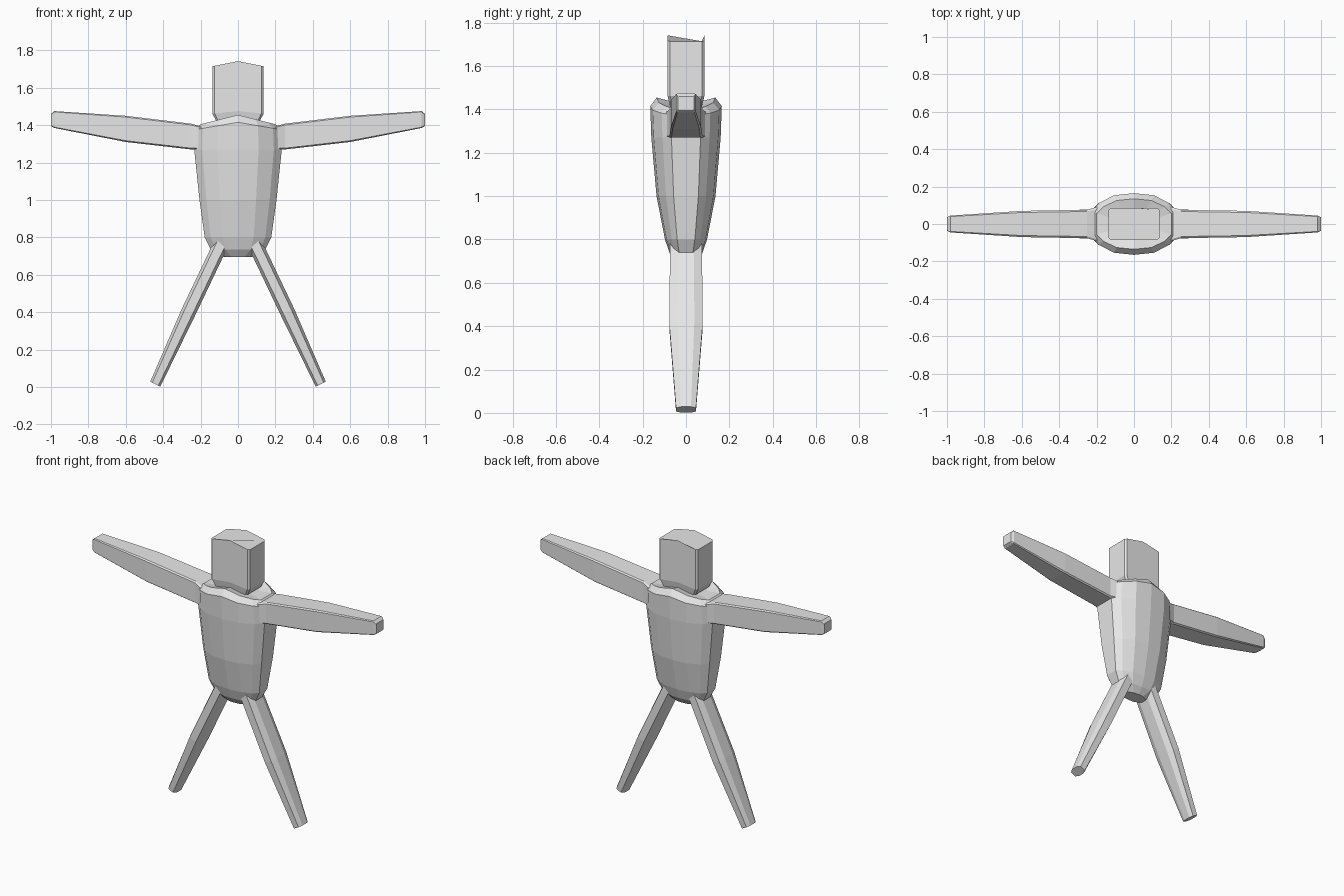
import bpy
import bmesh
from mathutils import Vector

cube = bpy.data.objects.get("Cube")
if cube:
    bpy.data.objects.remove(cube, do_unlink=True)

grey = bpy.data.materials.new("light_grey")
grey.diffuse_color = (0.8, 0.8, 0.8, 1)
grey.use_nodes = True
grey.node_tree.nodes["Principled BSDF"].inputs["Base Color"].default_value = (0.8, 0.8, 0.8, 1)


def loft(name, rings):
    """Skin a list of equal-length point rings and cap both ends."""
    bm = bmesh.new()
    rows = [[bm.verts.new(p) for p in ring] for ring in rings]
    n = len(rows[0])
    for a, b in zip(rows, rows[1:]):
        for i in range(n):
            j = (i + 1) % n
            bm.faces.new((a[i], a[j], b[j], b[i]))
    bm.faces.new(rows[0])
    bm.faces.new(rows[-1])
    bmesh.ops.recalc_face_normals(bm, faces=bm.faces)
    mesh = bpy.data.meshes.new(name)
    bm.to_mesh(mesh)
    bm.free()
    mesh.materials.append(grey)
    obj = bpy.data.objects.new(name, mesh)
    bpy.context.collection.objects.link(obj)
    return obj


def mirrored(quarter):
    """Complete a quarter outline, running from +y towards +x, into a full ring."""
    right = quarter + [(x, -y) for x, y in reversed(quarter)]
    return right + [(-x, y) for x, y in reversed(right) if x > 0]


# Torso: 14-sided rings (height, half width, half depth, fall towards the sides)
section = mirrored([(0, 1), (0.47, 0.93), (0.82, 0.68), (1, 0.42)])
torso_rows = [
    (0.695, 0.075, 0.045, 0), (0.735, 0.145, 0.075, 0), (0.80, 0.178, 0.097, 0),
    (1.00, 0.206, 0.136, 0), (1.27, 0.234, 0.160, 0), (1.415, 0.228, 0.165, 0.17),
    (1.455, 0.200, 0.135, 0.25), (1.44, 0.125, 0.080, 0.25),
]
loft("torso", [[(x * w, y * d, z - s * abs(x * w)) for x, y in section]
               for z, w, d, s in torso_rows])

# Head: block with softened corners and a shallow ridged top
outline = mirrored([(0, 1), (0.91, 1), (1, 0.86)])
head_rows = [(1.42, 0.115, 0.075, 0.0), (1.475, 0.137, 0.085, 0.1), (1.742, 0.137, 0.085, 0.2)]
loft("head", [[(x * w, y * d, z - s * abs(x * w)) for x, y in outline]
              for z, w, d, s in head_rows])

# Arms: box-like sections (x, bottom, top, half depth) with slim chamfers
box = mirrored([(0.88, 1), (1, 0.9)])
arm_rows = [
    (0.17, 1.27, 1.385, 0.10), (0.25, 1.27, 1.408, 0.076), (0.60, 1.31, 1.45, 0.070),
    (0.982, 1.385, 1.475, 0.045), (1.0, 1.395, 1.460, 0.036),
]

# Legs: octagonal sections (x, z, half thickness, half depth) square to the leg
octagon = mirrored([(0.6, 1), (1, 0.5)])
leg_rows = [
    (0.085, 0.775, 0.040, 0.073), (0.1075, 0.73, 0.040, 0.074),
    (0.265, 0.40, 0.040, 0.077), (0.4425, 0.015, 0.030, 0.046),
]
across = Vector((0.89, 0, 0.45))

for side, sign in (("left", 1), ("right", -1)):
    loft(side + "_arm", [[(sign * x, u * d, (lo + hi) / 2 + v * (hi - lo) / 2) for u, v in box]
                         for x, lo, hi, d in arm_rows])
    rings = []
    for x, z, t, d in leg_rows:
        points = [Vector((x, v * d, z)) + across * (u * t) for u, v in octagon]
        rings.append([(sign * p.x, p.y, p.z) for p in points])
    loft(side + "_leg", rings)
